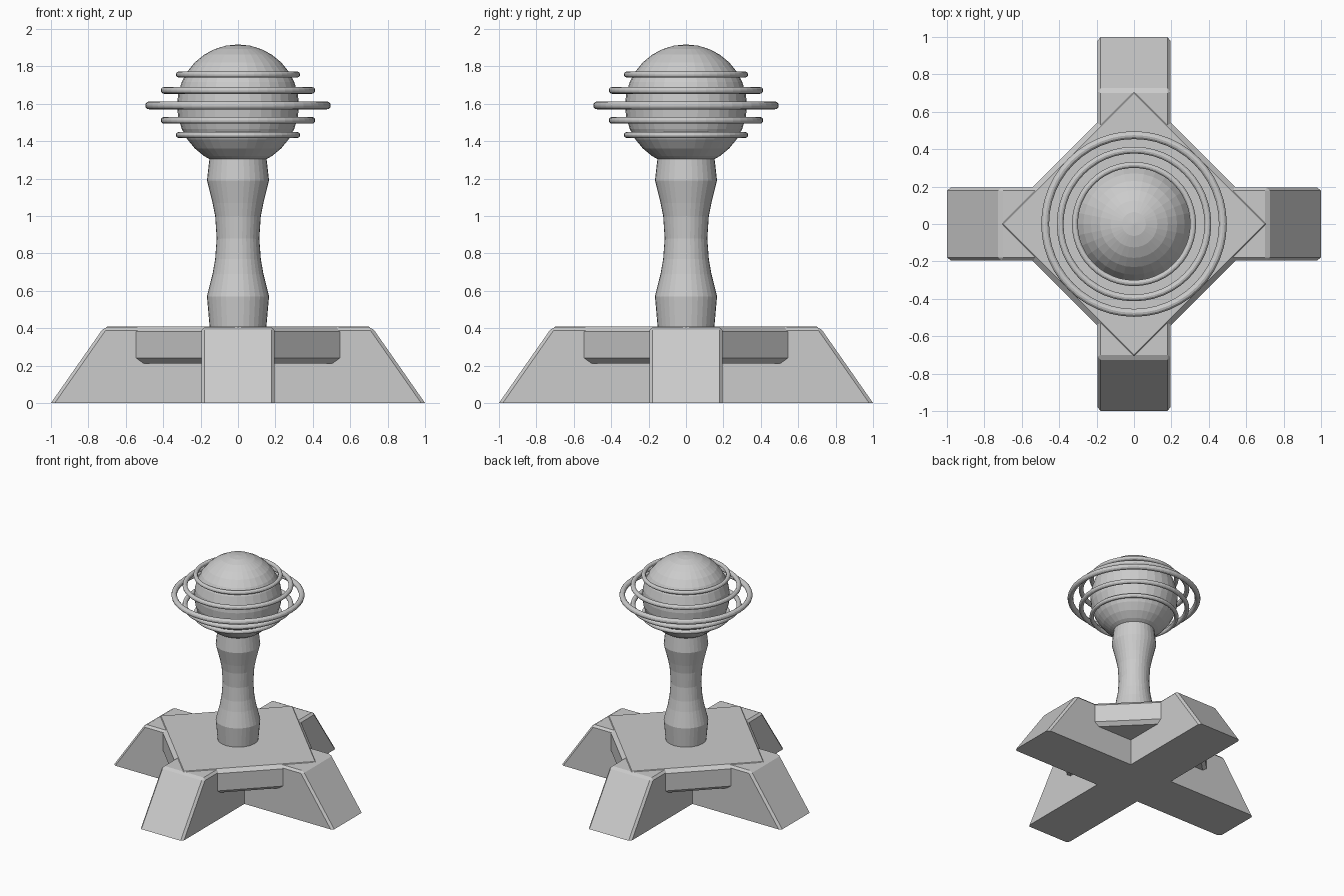
import bpy, bmesh
from math import pi, cos, sin
from mathutils import Matrix

if "Cube" in bpy.data.objects:
    bpy.data.objects.remove(bpy.data.objects["Cube"])


def finish(name, bm):
    bmesh.ops.recalc_face_normals(bm, faces=bm.faces[:])
    me = bpy.data.meshes.new(name)
    bm.to_mesh(me)
    bm.free()
    ob = bpy.data.objects.new(name, me)
    bpy.context.collection.objects.link(ob)
    return ob


def foot_beam(name, angle):
    # trapezoid profile extruded across, top and side edges chamfered
    bm = bmesh.new()
    prof = [(-1, 0), (1, 0), (0.717, 0.405), (-0.717, 0.405)]
    face = bm.faces.new([bm.verts.new((x, -0.195, z)) for x, z in prof])
    ext = bmesh.ops.extrude_face_region(bm, geom=[face])
    bmesh.ops.translate(bm, vec=(0, 0.39, 0),
                        verts=[v for v in ext["geom"] if isinstance(v, bmesh.types.BMVert)])
    edges = [e for e in bm.edges if max(v.co.z for v in e.verts) > 0.1]
    bmesh.ops.bevel(bm, geom=edges, offset=0.017, segments=1, affect='EDGES')
    bmesh.ops.rotate(bm, verts=bm.verts[:], matrix=Matrix.Rotation(angle, 3, 'Z'))
    return finish(name, bm)


def lathe(name, profile, sides):
    bm = bmesh.new()
    rings = [[bm.verts.new((r * cos(2 * pi * i / sides), r * sin(2 * pi * i / sides), z))
              for i in range(sides)] for r, z in profile]
    for a, b in zip(rings, rings[1:]):
        for i in range(sides):
            j = (i + 1) % sides
            bm.faces.new((a[i], a[j], b[j], b[i]))
    bm.faces.new(rings[0])
    bm.faces.new(rings[-1])
    return finish(name, bm)


# crossed base beams
foot_beam("foot_beam_x", 0)
foot_beam("foot_beam_y", pi / 2)

# diamond platform
bm = bmesh.new()
bmesh.ops.create_cube(bm, size=1)
bmesh.ops.scale(bm, vec=(1.046, 1.046, 0.198), verts=bm.verts[:])
bmesh.ops.bevel(bm, geom=bm.edges[:], offset=0.028, segments=1, affect='EDGES')
bmesh.ops.transform(bm, verts=bm.verts[:],
                    matrix=Matrix.Translation((0, 0, 0.311)) @ Matrix.Rotation(pi / 4, 4, 'Z'))
finish("platform", bm)

# waisted column
lathe("column", [(0.15, 0.38), (0.152, 0.41), (0.166, 0.57), (0.136, 0.69), (0.122, 0.77),
                 (0.114, 0.88), (0.122, 1.0), (0.136, 1.07), (0.166, 1.19), (0.15, 1.33)], 32)

# globe
bpy.ops.mesh.primitive_uv_sphere_add(segments=32, ring_count=16, radius=0.326, location=(0, 0, 1.591))
bpy.context.object.name = "globe"

# floating rings around the globe
for n, (z, outer, tube) in enumerate([(1.433, 0.332, 0.016), (1.511, 0.413, 0.018), (1.591, 0.496, 0.021),
                                      (1.671, 0.413, 0.018), (1.756, 0.332, 0.016)]):
    bpy.ops.mesh.primitive_torus_add(major_segments=48, minor_segments=12, location=(0, 0, z),
                                     major_radius=outer - tube, minor_radius=tube)
    bpy.context.object.name = f"ring_{n + 1}"
